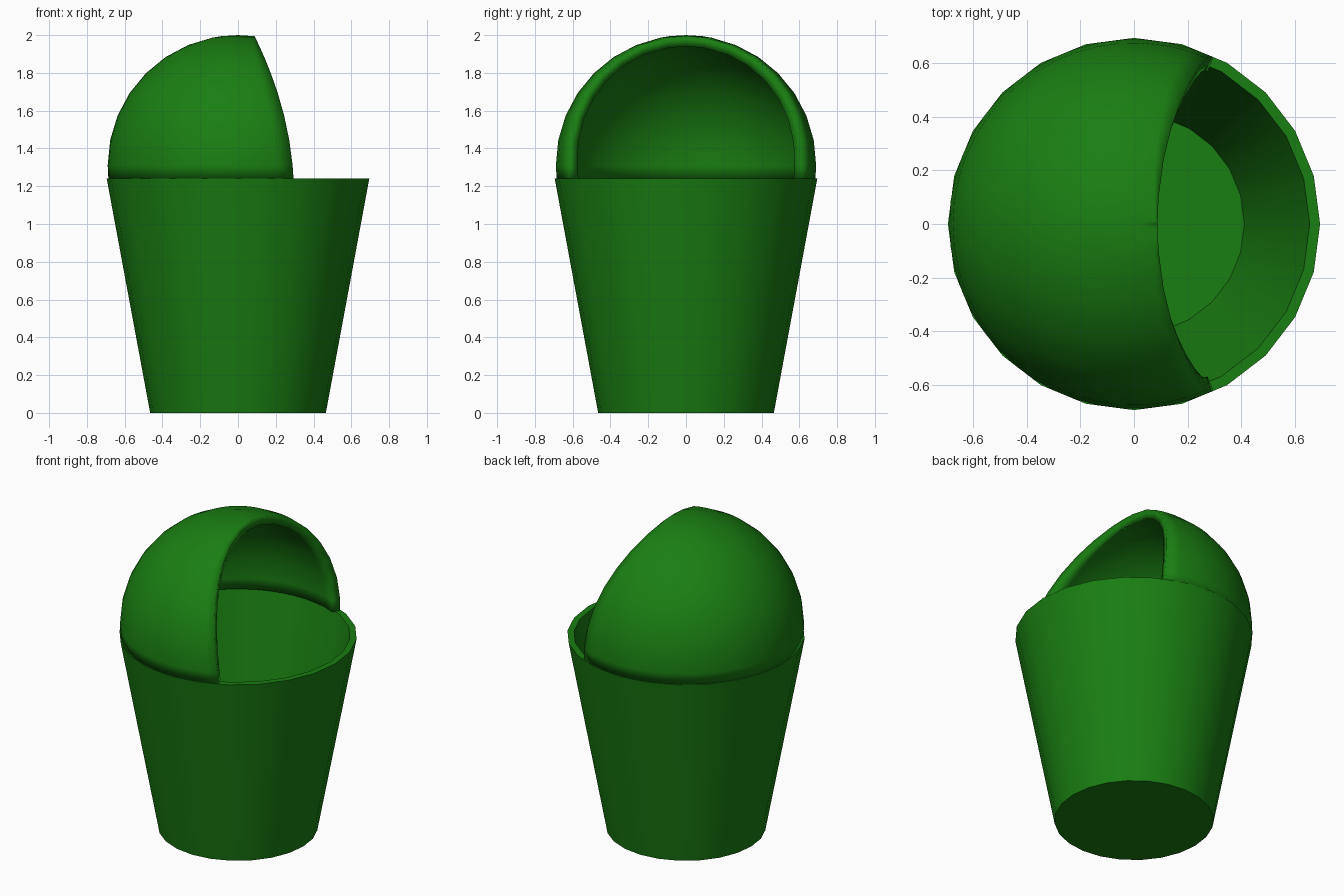
import bpy, bmesh, math
from mathutils import Matrix

if "Cube" in bpy.data.objects:
    bpy.data.objects.remove(bpy.data.objects["Cube"])

green = bpy.data.materials.new("green")
green.diffuse_color = (0.01, 0.21, 0.006, 1)
green.use_nodes = True
green.node_tree.nodes["Principled BSDF"].inputs["Base Color"].default_value = green.diffuse_color


def finish(bm, name):
    bmesh.ops.remove_doubles(bm, verts=bm.verts[:], dist=0.0005)
    bmesh.ops.recalc_face_normals(bm, faces=bm.faces[:])
    mesh = bpy.data.meshes.new(name)
    bm.to_mesh(mesh)
    bm.free()
    mesh.materials.append(green)
    obj = bpy.data.objects.new(name, mesh)
    bpy.context.collection.objects.link(obj)
    return obj


def smooth(obj):
    bpy.ops.object.select_all(action='DESELECT')
    obj.select_set(True)
    bpy.context.view_layer.objects.active = obj
    bpy.ops.object.shade_smooth_by_angle(angle=math.radians(30))


# Tapered hollow bucket, turned from a wall profile
profile = [(0, 0), (0.465, 0), (0.695, 1.24), (0.656, 1.24), (0.412, 0.04), (0, 0.04)]
bm = bmesh.new()
verts = [bm.verts.new((r, 0, z)) for r, z in profile]
edges = [bm.edges.new(pair) for pair in zip(verts, verts[1:])]
bmesh.ops.spin(bm, geom=verts + edges, cent=(0, 0, 0), axis=(0, 0, 1),
               angle=math.tau, steps=24, use_duplicate=False)
smooth(finish(bm, "bin_bucket"))

# Dome lid: rings of a sphere, each opened where the curved cut crosses it
R, CZ, COLS = 0.69, 1.31, 32
bm = bmesh.new()
rows = []
for deg in [0, 7.3] + [11.25 * i for i in range(1, 9)] + [96]:
    t = math.radians(deg)
    r, z = R * math.sin(t), CZ + R * math.cos(t)
    u = (2 - z) / 0.7
    cut_x = 0.085 + 0.35 * u - 0.145 * u * u
    start = math.acos(cut_x / r) if r > cut_x + 0.003 else 0
    row = []
    for c in range(COLS + 1):
        a = start + (math.tau - 2 * start) * c / COLS
        row.append(bm.verts.new((r * math.cos(a), r * math.sin(a), z)))
    rows.append(row)
for up, low in zip(rows, rows[1:]):
    for c in range(COLS):
        bm.faces.new((up[c], low[c], low[c + 1], up[c + 1]))
lid = finish(bm, "dome_lid")

# Shell thickness
shell = lid.modifiers.new("shell", 'SOLIDIFY')
shell.thickness = 0.055
shell.offset = -1
smooth(lid)
